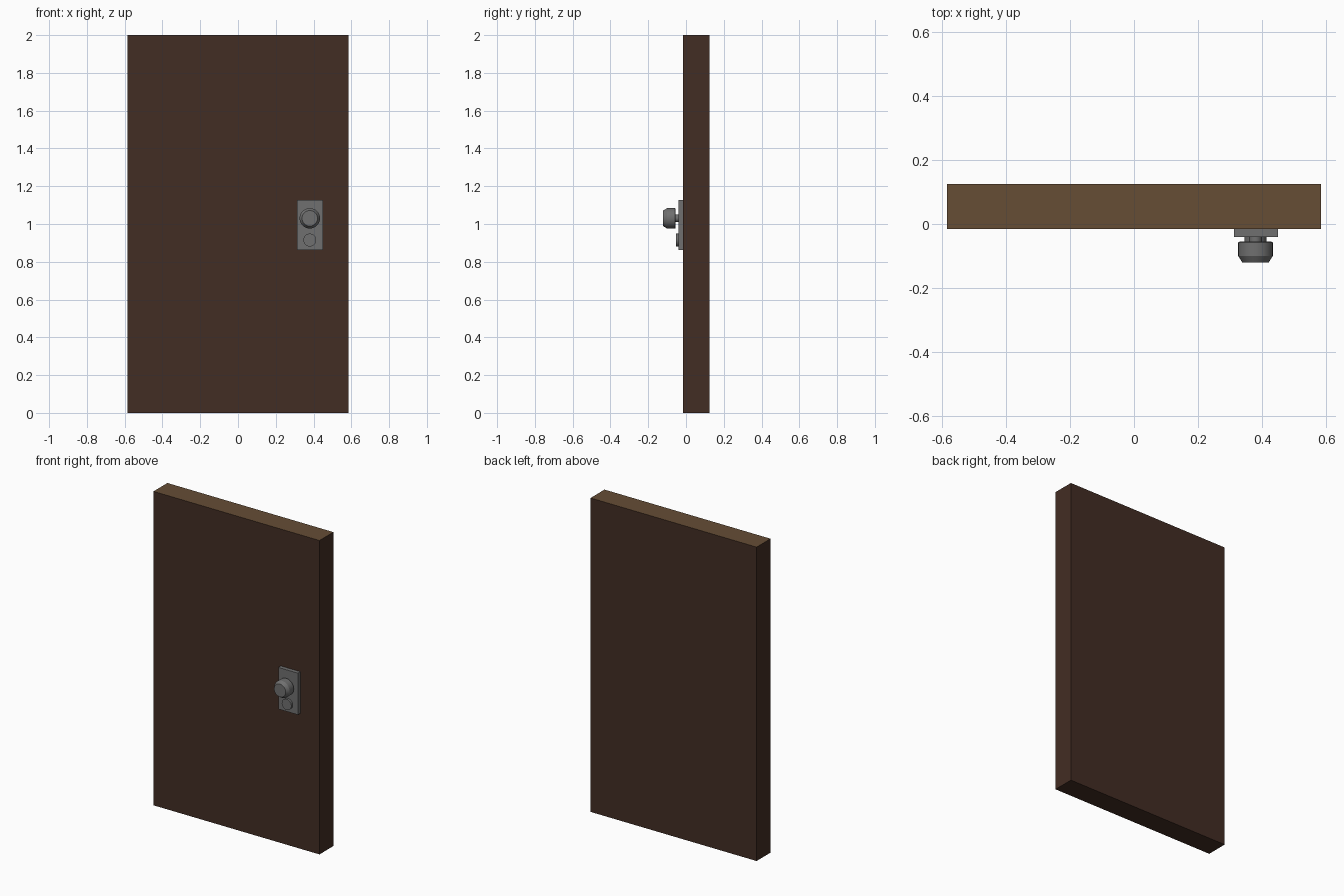
import bpy, bmesh, math
from mathutils import Matrix

if "Cube" in bpy.data.objects:
    bpy.data.objects.remove(bpy.data.objects["Cube"], do_unlink=True)


def material(name, rgb):
    m = bpy.data.materials.new(name)
    m.use_nodes = True
    m.diffuse_color = (*rgb, 1)
    m.node_tree.nodes["Principled BSDF"].inputs["Base Color"].default_value = (*rgb, 1)
    return m


dark_wood = material("dark wood", (0.055, 0.026, 0.017))
light_wood = material("light wood", (0.133, 0.074, 0.036))
metal = material("grey metal", (0.16, 0.16, 0.16))


def finish(name, bm, mats):
    bmesh.ops.recalc_face_normals(bm, faces=bm.faces)
    mesh = bpy.data.meshes.new(name)
    bm.to_mesh(mesh)
    bm.free()
    obj = bpy.data.objects.new(name, mesh)
    bpy.context.collection.objects.link(obj)
    for m in mats:
        mesh.materials.append(m)
    return obj


def box(name, lo, hi, mats):
    bm = bmesh.new()
    bmesh.ops.create_cube(bm, size=1)
    for v in bm.verts:
        v.co = [a if c < 0 else b for c, a, b in zip(v.co, lo, hi)]
    return finish(name, bm, mats)


def turned(name, x, z, profile, sides=32):
    """Revolve (radius, y) points about a front-to-back axis and cap both ends."""
    bm = bmesh.new()
    rings = []
    for r, y in profile:
        angles = [math.tau * i / sides for i in range(sides)]
        rings.append([bm.verts.new((x + r * math.cos(a), y, z + r * math.sin(a))) for a in angles])
    for a, b in zip(rings, rings[1:]):
        for i in range(sides):
            j = (i + 1) % sides
            bm.faces.new((a[i], a[j], b[j], b[i]))
    bm.faces.new(rings[0])
    bm.faces.new(rings[-1])
    obj = finish(name, bm, [metal])
    bpy.ops.object.select_all(action="DESELECT")
    obj.select_set(True)
    bpy.context.view_layer.objects.active = obj
    bpy.ops.object.shade_smooth_by_angle(angle=math.radians(25))
    return obj


# Door slab: dark all round, lighter wood on the top edge
door = box("door_panel", (-0.585, -0.015, 0), (0.585, 0.125, 2), [dark_wood, light_wood])
for f in door.data.polygons:
    f.material_index = 1 if f.normal.z > 0.5 else 0

# Lock plate with knob and key cylinder
box("lock_plate", (0.312, -0.04, 0.863), (0.45, -0.015, 1.128), [metal])
turned("knob_neck", 0.38, 1.03, [(0.02, -0.04), (0.02, -0.058)])
turned("door_knob", 0.38, 1.03,
       [(0.05, -0.055), (0.054, -0.058), (0.054, -0.1), (0.041, -0.121)])
turned("key_cylinder", 0.38, 0.915, [(0.034, -0.04), (0.034, -0.054)])
